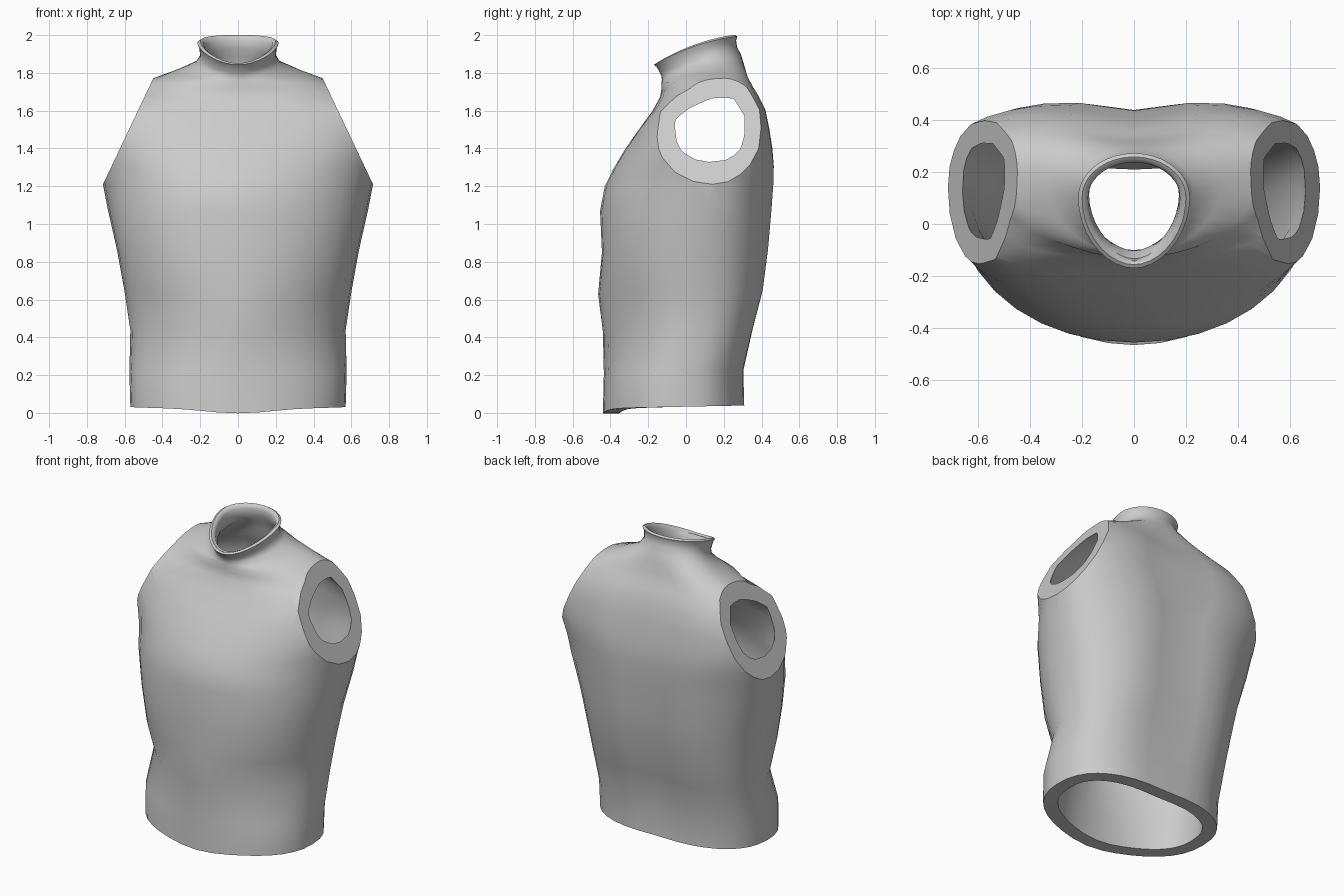
import bpy, bmesh
from math import cos, sin, pi, exp
from mathutils import Vector

SEGMENTS = 36

# Each ring: height, half width, front y, back y, widest y, front and back squareness
RINGS = [
    (.035, .57, -.44, .32, -.04, 2.15, 2.5),
    (.22, .575, -.435, .318, -.04, 2.1, 2.6),
    (.44, .57, -.44, .37, .02, 1.7, 2.8),
    (.64, .6, -.465, .428, .03, 1.95, 2.6),
    (.86, .64, -.445, .458, .06, 2.15, 2.5),
    (1.08, .69, -.455, .475, .12, 2.1, 2.4),
    (1.21, .715, -.43, .483, .14, 2, 2.4),
    (1.3, .735, -.385, .48, .12, 2, 2.8),
    (1.4, .75, -.325, .467, .12, 2.2, 3.1),
    (1.5, .75, -.255, .45, .12, 2.4, 3.2),
    (1.6, .72, -.18, .43, .13, 3.1, 3.2),
    (1.675, .65, -.138, .395, .13, 2.2, 3),
    (1.72, .575, -.13, .365, .16, 1.7, 3.2),
    (1.762, .46, -.13, .34, .16, 2, 2.6),
    (1.8, .34, -.128, .32, .15, 1.8, 2.2),
    (1.845, .225, -.13, .292, .13, 1.8, 2),
    (1.88, .2, -.138, .27, .11, 1.9, 2),
    (1.915, .205, -.155, .265, .1, 1.9, 2),
    (1.935, .215, -.17, .272, .1, 1.9, 2),
]


def ramp(z, low, high, start, end):
    """Blend from start to end as z goes from low to high."""
    k = min(1, max(0, (z - low) / (high - low)))
    return start + (end - start) * k


def ring_points(z, width, front, back, middle, front_n, back_n):
    tilt = ramp(z, 1.74, 1.88, .02, .34)
    groove = ramp(z, 0, .8, .012, .045) * ramp(z, 1.65, 1.84, 1, 0)
    dip = ramp(z, 0, .2, .032, 0)
    arch = ramp(z, 1.86, 1.93, 0, .025)
    points = []
    for i in range(SEGMENTS):
        a = 2 * pi * i / SEGMENTS
        c, s = cos(a), sin(a)
        n, reach = (back_n, back - middle) if s >= 0 else (front_n, middle - front)
        x = width * abs(c) ** (2 / n) * (1 if c > 0 else -1)
        y = abs(s) ** (2 / n) * reach
        if s >= 0:
            y = middle + y - groove * exp(-(x / .18) ** 2) * s
            drop = 0
        else:
            y = middle - y
            drop = dip * exp(-(x / .25) ** 2) * -s
        lift = arch * (1 - ((y - .05) / .22) ** 2)
        points.append(Vector((x, y, z + tilt * (y - .1) - drop + lift)))
    return points


def wall_thickness(z, x):
    """Thick at the hem, thinner at the arms, thinnest around the neck."""
    wall = ramp(z, 1.1, 1.35, .088, .078)
    neck = ramp(abs(x), .2, .42, .028, wall)
    return ramp(z, 1.45, 1.65, wall, neck)


def skin(bm, lower, upper):
    for i in range(SEGMENTS):
        j = (i + 1) % SEGMENTS
        bm.faces.new((lower[i], lower[j], upper[j], upper[i]))


def make_material(name, color):
    mat = bpy.data.materials.new(name)
    mat.use_nodes = True
    mat.diffuse_color = color
    mat.node_tree.nodes["Principled BSDF"].inputs["Base Color"].default_value = color
    return mat


cube = bpy.data.objects.get("Cube")
if cube:
    bpy.data.objects.remove(cube, do_unlink=True)

# Outer shell, from hem to collar
bm = bmesh.new()
outer = [[bm.verts.new(p) for p in ring_points(*ring)] for ring in RINGS]
for lower, upper in zip(outer, outer[1:]):
    skin(bm, lower, upper)
bm.normal_update()

# Inner shell, offset inward along the surface
inner = []
for ring, verts in zip(RINGS, outer):
    loop = []
    for v in verts:
        inward = v.normal.copy()
        if ring is RINGS[0] or ring is RINGS[-1]:
            inward.z = 0
            inward.normalize()
        loop.append(bm.verts.new(v.co - inward * wall_thickness(ring[0], v.co.x)))
    inner.append(loop)
for lower, upper in zip(inner, inner[1:]):
    skin(bm, upper, lower)

# Hem and rounded collar lip
skin(bm, inner[0], outer[0])
lip = [bm.verts.new((a.co + b.co) / 2 + Vector((0, 0, .008))) for a, b in zip(outer[-1], inner[-1])]
skin(bm, outer[-1], lip)
skin(bm, lip, inner[-1])

# Slanted flat armholes, with a sharp-edged rim joining both shells
for side in (1, -1):
    bmesh.ops.bisect_plane(
        bm, geom=bm.verts[:] + bm.edges[:] + bm.faces[:], dist=.0001,
        plane_co=(side * .715, 0, 1.21), plane_no=(side, 0, .475), clear_outer=True)
    rim = [e for e in bm.edges if e.is_boundary]
    bmesh.ops.bridge_loops(bm, edges=rim)
    for edge in rim:
        edge.smooth = False

bmesh.ops.recalc_face_normals(bm, faces=bm.faces[:])
mesh = bpy.data.meshes.new("torso_shell")
bm.to_mesh(mesh)
bm.free()
torso = bpy.data.objects.new("torso_shell", mesh)
bpy.context.collection.objects.link(torso)
mesh.materials.append(make_material("light grey", (.6, .6, .6, 1)))

bpy.context.view_layer.objects.active = torso
torso.select_set(True)
bpy.ops.object.shade_smooth_by_angle(angle=.9, keep_sharp_edges=True)
